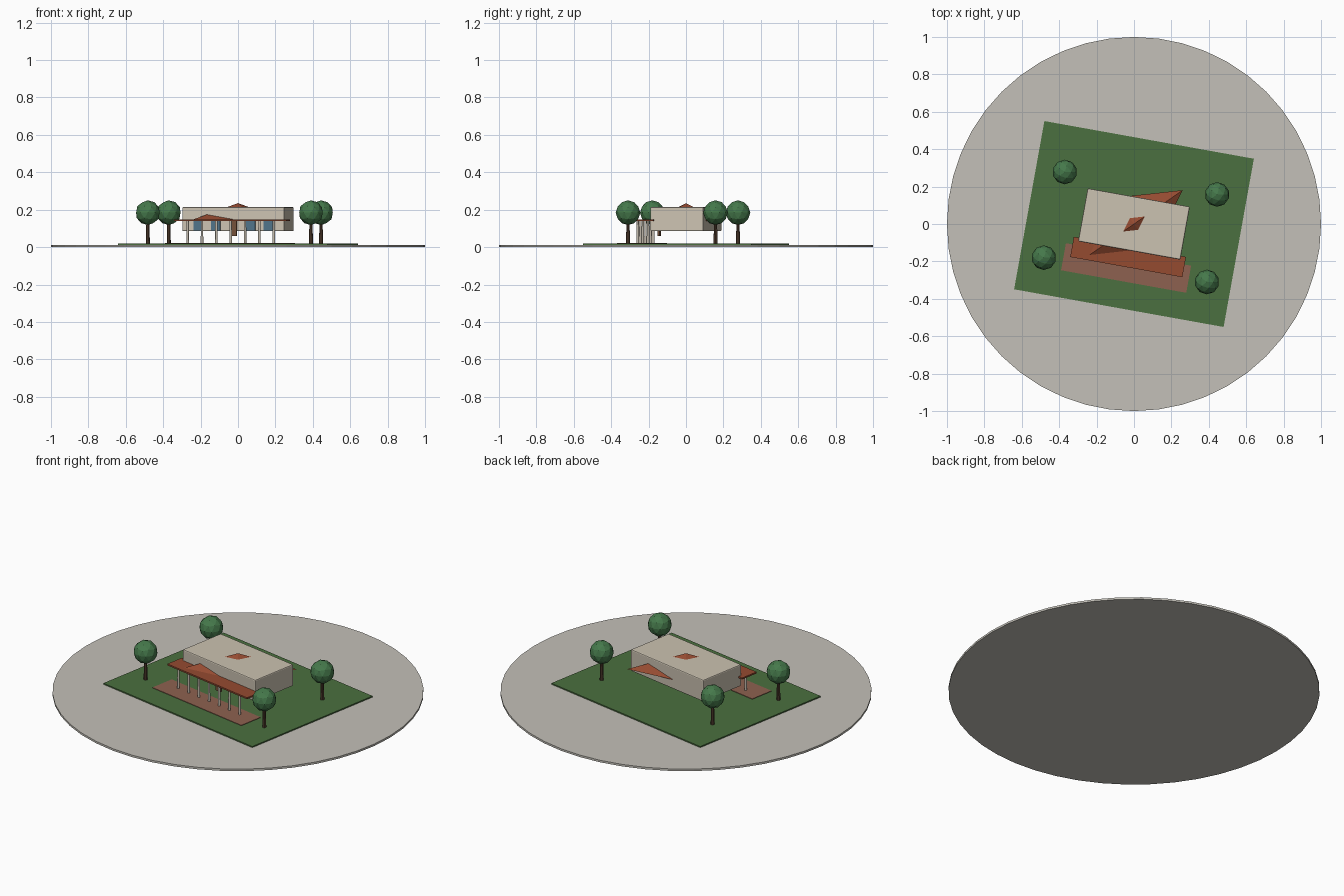
import bpy
from math import radians, cos, sin

if "Cube" in bpy.data.objects:
    bpy.data.objects.remove(bpy.data.objects["Cube"])

YAW = radians(-10.2)  # the whole plot is turned on the round base


def mat(name, rgb):
    m = bpy.data.materials.new(name)
    m.diffuse_color = (*rgb, 1)
    m.use_nodes = True
    m.node_tree.nodes["Principled BSDF"].inputs["Base Color"].default_value = m.diffuse_color
    return m


stone = mat("stone", (0.55, 0.53, 0.48))
grass = mat("grass", (0.07, 0.16, 0.05))
paving = mat("paving", (0.27, 0.12, 0.08))
wall = mat("wall", (0.60, 0.54, 0.44))
tile = mat("tile", (0.30, 0.07, 0.03))
post = mat("post", (0.55, 0.50, 0.42))
glass = mat("glass", (0.08, 0.17, 0.25))
wood = mat("wood", (0.17, 0.08, 0.04))
bark = mat("bark", (0.09, 0.05, 0.03))
leaf = mat("leaf", (0.06, 0.19, 0.07))


def finish(name, m):
    o = bpy.context.object
    o.name = name
    o.data.materials.append(m)
    return o


def plot(x, y):
    return x * cos(YAW) - y * sin(YAW), x * sin(YAW) + y * cos(YAW)


def box(name, x, y, z0, z1, w, d, m):
    px, py = plot(x, y)
    bpy.ops.mesh.primitive_cube_add(size=1, location=(px, py, (z0 + z1) / 2), rotation=(0, 0, YAW))
    o = finish(name, m)
    o.scale = (w, d, z1 - z0)
    bpy.ops.object.transform_apply(location=False, rotation=False, scale=True)
    return o


def rod(name, x, y, z0, z1, r1, r2, sides, m):
    bpy.ops.mesh.primitive_cone_add(vertices=sides, radius1=r1, radius2=r2, depth=z1 - z0,
                                    location=(x, y, (z0 + z1) / 2))
    return finish(name, m)


# Ground layers
rod("round_base", 0, 0, 0, 0.012, 1, 1, 48, stone)
box("lawn", 0, 0, 0.010, 0.019, 1.138, 0.914, grass)
box("terrace", 0, -0.239, 0.016, 0.022, 0.68, 0.147, paving)

# House block
house = box("house_body", 0, 0, 0.085, 0.214, 0.555, 0.288, wall)
bev = house.modifiers.new("edge", "BEVEL")
bev.width = 0.006
bev.segments = 2

# Low pyramid roof poking out of the block
rod("pyramid_roof", 0, 0, 0.14, 0.235, 1, 0, 4, tile)
roof = bpy.context.object
roof.scale = (0.317, 0.172, 1)
roof.rotation_euler.z = YAW + radians(45)

# Porch roof and columns
box("porch_roof", 0, -0.179, 0.139, 0.148, 0.609, 0.11, tile)
for i in range(7):
    x, y = plot((i - 3) * 0.078, -0.22)
    rod(f"porch_column_{i}", x, y, 0.02, 0.141, 0.007, 0.006, 12, post)

# Windows and door
for i, x in enumerate((-0.19, -0.095, 0.095, 0.19)):
    box(f"window_{i}", x, -0.144, 0.09, 0.145, 0.05, 0.008, glass)
box("door", 0, -0.146, 0.06, 0.14, 0.04, 0.012, wood)

# Trees
for i, (x, y) in enumerate(((-0.37, 0.278), (0.444, 0.158), (0.39, -0.31), (-0.482, -0.18))):
    rod(f"tree_trunk_{i}", x, y, 0.016, 0.14, 0.011, 0.008, 8, bark)
    bpy.ops.mesh.primitive_ico_sphere_add(subdivisions=2, radius=0.066, location=(x, y, 0.184))
    finish(f"tree_crown_{i}", leaf)
